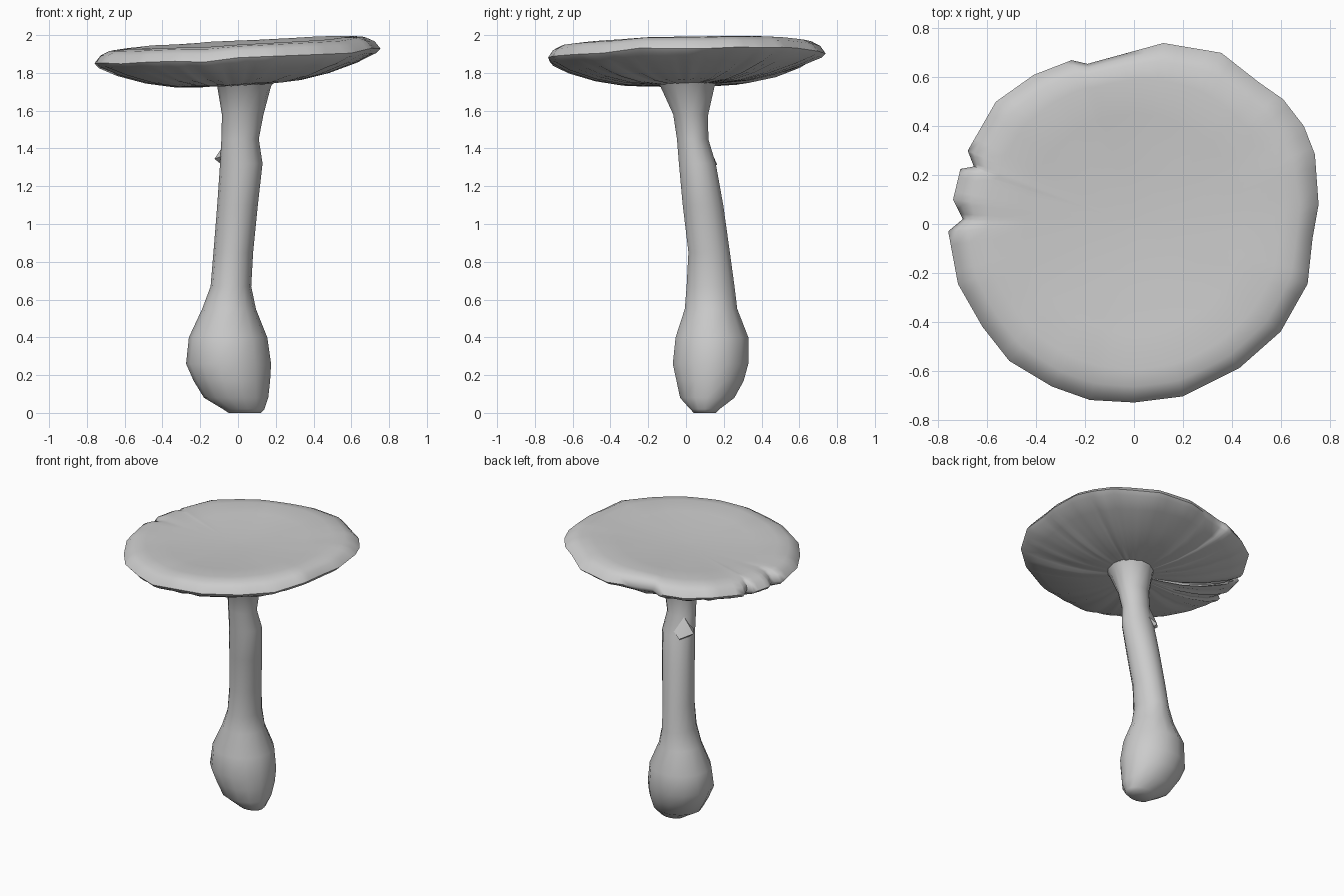
import bpy, bmesh, math, random
from mathutils import Vector
random.seed(3)


def finish(name, bm, angle=60):
    bmesh.ops.recalc_face_normals(bm, faces=bm.faces)
    me = bpy.data.meshes.new(name)
    bm.to_mesh(me)
    bm.free()
    ob = bpy.data.objects.new(name, me)
    bpy.context.collection.objects.link(ob)
    bpy.ops.object.select_all(action='DESELECT')
    ob.select_set(True)
    bpy.context.view_layer.objects.active = ob
    bpy.ops.object.shade_smooth_by_angle(angle=math.radians(angle))
    return ob


def loft(bm, rings):
    loops = [[bm.verts.new(p) for p in ring] for ring in rings]
    for a, b in zip(loops, loops[1:]):
        for i in range(len(a)):
            j = (i + 1) % len(a)
            bm.faces.new((a[i], a[j], b[j], b[i]))
    bm.faces.new(loops[0])
    bm.faces.new(loops[-1])


# Stem: lofted ellipses, (z, x min, x max, y min, y max)
stem = [
    (0.00, -0.05, 0.12, 0.04, 0.16), (0.02, -0.08, 0.14, 0.02, 0.18),
    (0.08, -0.18, 0.16, -0.035, 0.26), (0.17, -0.235, 0.17, -0.055, 0.31),
    (0.26, -0.275, 0.175, -0.075, 0.335), (0.40, -0.26, 0.155, -0.06, 0.335),
    (0.55, -0.19, 0.095, -0.01, 0.275), (0.67, -0.145, 0.07, 0.0, 0.26),
    (0.85, -0.13, 0.08, 0.01, 0.235), (1.10, -0.11, 0.105, -0.02, 0.20),
    (1.32, -0.095, 0.13, -0.04, 0.16), (1.45, -0.088, 0.11, -0.05, 0.12),
    (1.58, -0.085, 0.135, -0.07, 0.12), (1.73, -0.11, 0.175, -0.14, 0.155),
    (1.79, -0.16, 0.22, -0.19, 0.20)]
SIDES = 14
bm = bmesh.new()
rings = []
for z, x0, x1, y0, y1 in stem:
    ring = []
    for i in range(SIDES):
        t = math.tau * i / SIDES
        ring.append(((x0 + x1) / 2 + (x1 - x0) / 2 * math.cos(t),
                     (y0 + y1) / 2 + (y1 - y0) / 2 * math.sin(t), z))
    rings.append(ring)
loft(bm, rings)
finish("stem", bm)

# Torn ring remnant at the back left of the stem
bm = bmesh.new()
for p in [(-0.125, 0.09, 1.345), (-0.06, 0.165, 1.315), (-0.055, 0.10, 1.45),
          (-0.03, 0.10, 1.27), (-0.08, 0.03, 1.36), (0.02, 0.14, 1.37)]:
    bm.verts.new(p)
bmesh.ops.convex_hull(bm, input=bm.verts)
finish("ring_remnant", bm, 40)

# Cap outline seen from above, counter-clockwise, with its notches
outline = [
    (0.755, 0.08), (0.74, 0.285), (0.695, 0.40), (0.61, 0.51), (0.51, 0.58),
    (0.357, 0.70), (0.12, 0.74), (-0.19, 0.655), (-0.255, 0.67), (-0.41, 0.61),
    (-0.565, 0.50), (-0.68, 0.30), (-0.655, 0.235), (-0.71, 0.225),
    (-0.74, 0.10), (-0.70, 0.02), (-0.76, -0.03), (-0.72, -0.245),
    (-0.62, -0.42), (-0.51, -0.56), (-0.335, -0.665), (-0.18, -0.72),
    (0.0, -0.73), (0.2, -0.705), (0.43, -0.59), (0.60, -0.44),
    (0.71, -0.245), (0.73, -0.06)]
rim = []
for k, p in enumerate(outline):
    a, b = Vector(p), Vector(outline[(k + 1) % len(outline)])
    rim += [a.lerp(b, s / 4) for s in range(4)]

# Cap profile: (fraction of radius, z, gill depth), dished top to underside
profile = [
    (0.04, 1.927, 0), (0.30, 1.932, 0), (0.60, 1.948, 0), (0.80, 1.96, 0),
    (0.90, 1.952, 0), (0.96, 1.93, 0), (1.00, 1.89, 0), (0.97, 1.866, 0.003),
    (0.85, 1.825, 0.007), (0.65, 1.777, 0.007), (0.45, 1.747, 0.005),
    (0.25, 1.737, 0.003), (0.10, 1.737, 0)]
wave = [random.uniform(-0.01, 0.01) for _ in outline]
gill = [random.uniform(-1, 1) for _ in rim]
bm = bmesh.new()
rings = []
for f, z, depth in profile:
    ring = []
    for i, v in enumerate(rim):
        r = v.length
        r = 0.75 + (r - 0.75) * f ** 5
        x, y = v.normalized() * r * f
        k, s = divmod(i, 4)
        w = wave[k] + (wave[(k + 1) % len(wave)] - wave[k]) * s / 4
        tilt = 0.055 * x + 0.02 * y
        ring.append((x, y, min(2.0, z + tilt + w * f ** 6 + depth * gill[i])))
    rings.append(ring)
loft(bm, rings)
finish("cap", bm)
